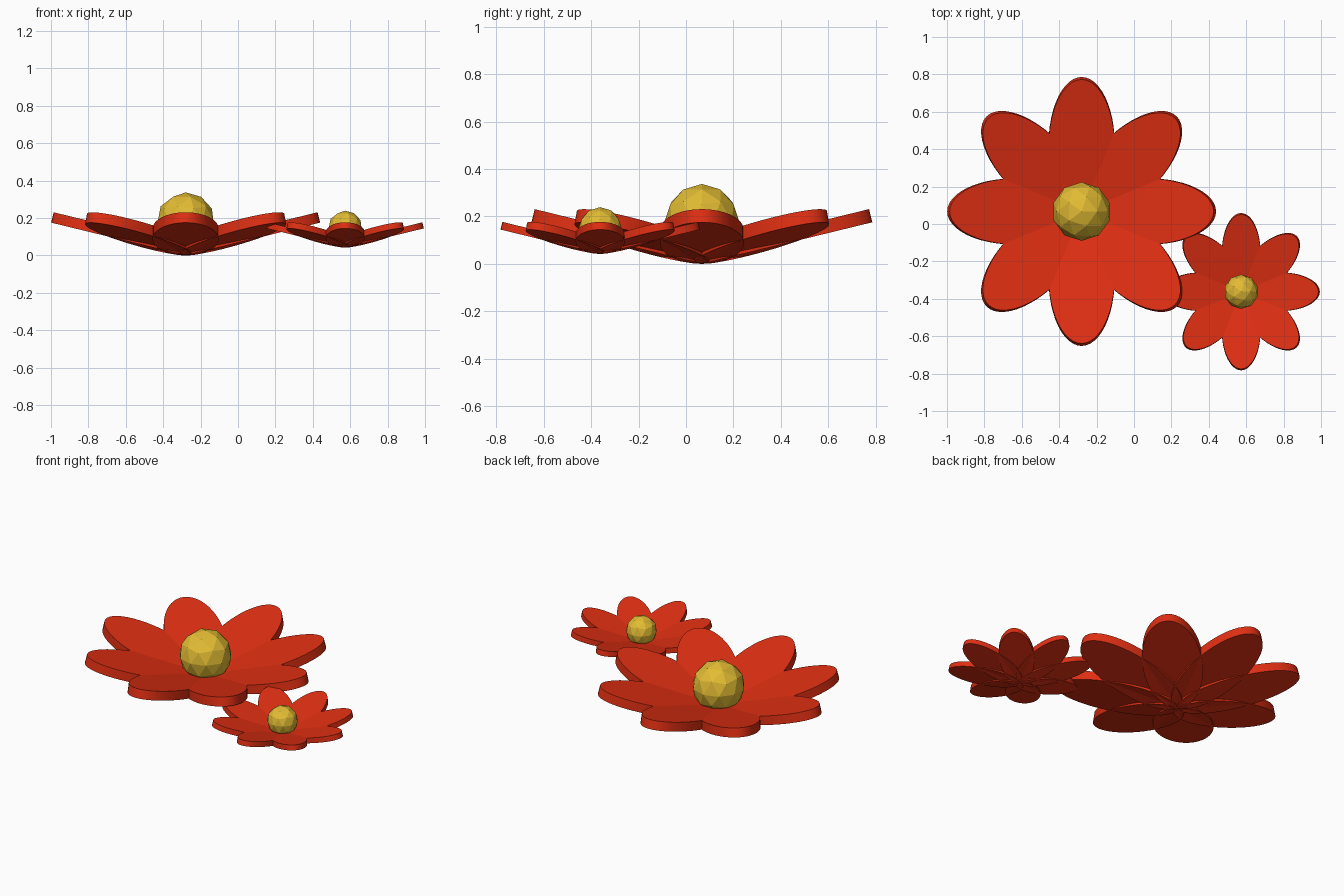
import bpy, math
from mathutils import Matrix

if "Cube" in bpy.data.objects:
    bpy.data.objects.remove(bpy.data.objects["Cube"])


def make_material(name, colour):
    m = bpy.data.materials.new(name)
    m.diffuse_color = (*colour, 1)
    m.use_nodes = True
    m.node_tree.nodes["Principled BSDF"].inputs["Base Color"].default_value = m.diffuse_color
    return m


RED = make_material("petal red", (0.74, 0.028, 0.006))
YELLOW = make_material("pollen yellow", (0.76, 0.5, 0.034))

PETALS = 8
LENGTH, HALF_WIDTH, THICK = 0.74, 0.177, 0.057
TILT = math.radians(13.7)


def petal(name, base, angle):
    # Oval slab with its inner end at the flower centre, tilted upward
    bpy.ops.mesh.primitive_cylinder_add(vertices=48, radius=1, depth=1)
    ob = bpy.context.object
    ob.name = name
    shape = (Matrix.Translation((LENGTH / 2, 0, THICK / 2))
             @ Matrix.Diagonal((LENGTH / 2, HALF_WIDTH, THICK, 1)))
    ob.data.transform(base @ Matrix.Rotation(angle, 4, 'Z')
                      @ Matrix.Rotation(-TILT, 4, 'Y') @ shape)
    ob.data.materials.append(RED)
    bpy.ops.object.shade_smooth_by_angle(angle=math.radians(30))


def flower(name, location, size):
    base = Matrix.Translation(location) @ Matrix.Scale(size, 4)
    for i in range(PETALS):
        petal(f"{name}_petal_{i + 1}", base, i * math.tau / PETALS)
    # Faceted ball in the middle
    bpy.ops.mesh.primitive_ico_sphere_add(subdivisions=2, radius=0.157)
    ob = bpy.context.object
    ob.name = f"{name}_centre"
    ob.data.transform(base @ Matrix.Translation((0, 0, 0.18)))
    ob.data.materials.append(YELLOW)


flower("large_flower", (-0.28, 0.067, 0.0), 1.0)
flower("small_flower", (0.573, -0.362, 0.042), 0.585)
